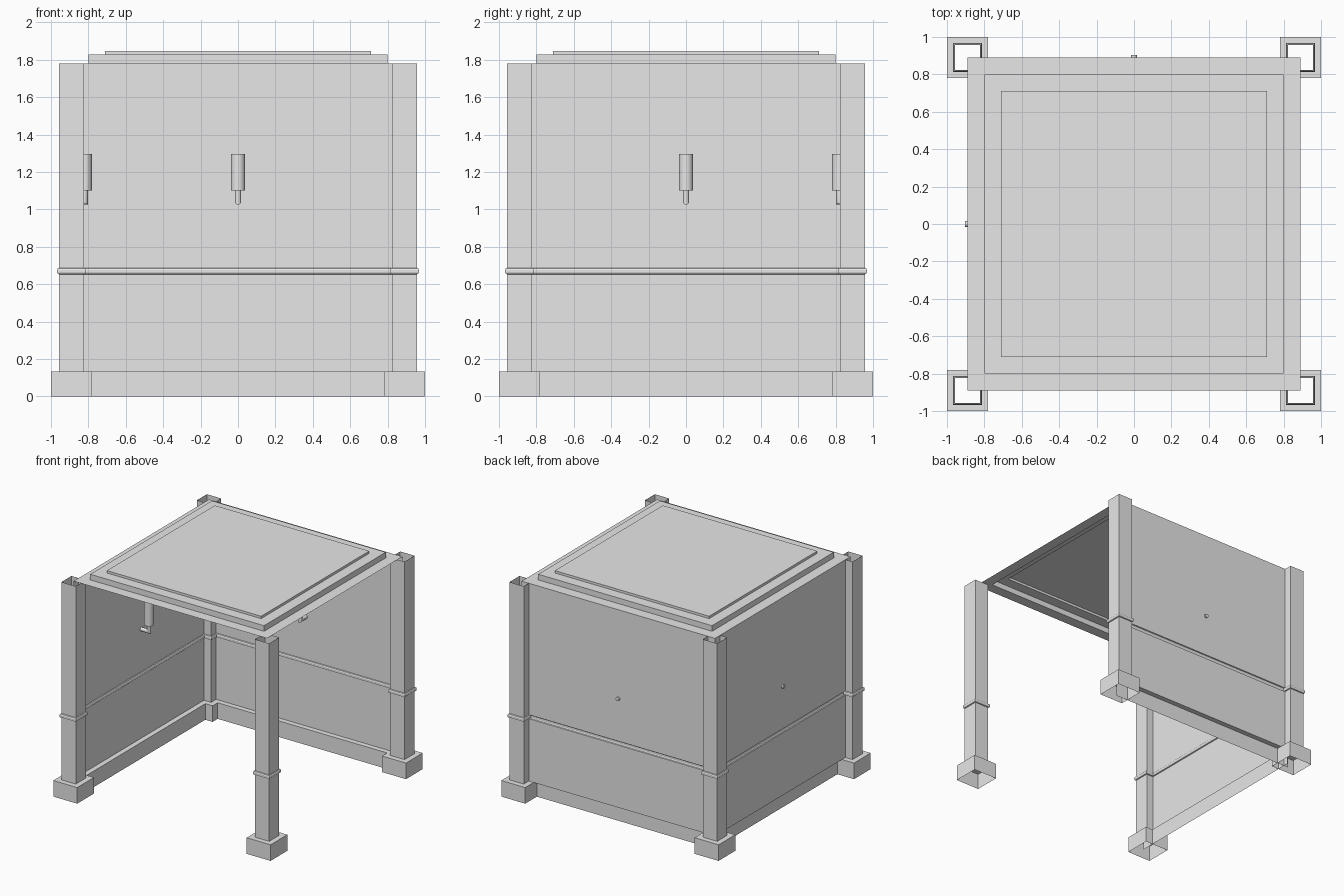
import bpy
import bmesh
from math import cos, sin, pi, radians
from mathutils import Matrix

cube = bpy.data.objects.get("Cube")
if cube:
    bpy.data.objects.remove(cube, do_unlink=True)

grey = bpy.data.materials.new("light grey")
grey.use_nodes = True
colour = (0.8, 0.8, 0.8, 1)
grey.diffuse_color = colour
grey.node_tree.nodes["Principled BSDF"].inputs["Base Color"].default_value = colour

HALF = 0.89      # distance from centre to wall sheets and column axes
TOP = 1.78
BEAD = [(0, 0.653), (0.007, 0.656), (0.011, 0.663),
        (0.011, 0.677), (0.007, 0.684), (0, 0.687)]


def loft(name, rings, closed=True, cap_start=False, cap_end=False,
         turn=0, smooth=False, flip=False):
    """Skin a sequence of equal point rings into one mesh object."""
    bm = bmesh.new()
    rows = [[bm.verts.new(p) for p in ring] for ring in rings]
    n = len(rows[0])
    for a, b in zip(rows, rows[1:]):
        for i in range(n if closed else n - 1):
            j = (i + 1) % n
            bm.faces.new((a[i], a[j], b[j], b[i]))
    if cap_start:
        bm.faces.new(rows[0][::-1])
    if cap_end:
        bm.faces.new(rows[-1])
    if flip:
        bmesh.ops.reverse_faces(bm, faces=bm.faces[:])
    bm.transform(Matrix.Rotation(radians(turn), 4, "Z"))
    mesh = bpy.data.meshes.new(name)
    bm.to_mesh(mesh)
    bm.free()
    mesh.materials.append(grey)
    obj = bpy.data.objects.new(name, mesh)
    bpy.context.collection.objects.link(obj)
    if smooth:
        bpy.ops.object.select_all(action="DESELECT")
        bpy.context.view_layer.objects.active = obj
        obj.select_set(True)
        bpy.ops.object.shade_smooth_by_angle(angle=radians(40))
    return obj


def square(h, z, cx=0, cy=0):
    return [(cx + sx * h, cy + sy * h, z)
            for sx, sy in ((-1, -1), (1, -1), (1, 1), (-1, 1))]


def circle(r, n=24):
    return [(r * cos(2 * pi * i / n), r * sin(2 * pi * i / n)) for i in range(n)]


# Hollow corner columns with plinth and bead
shaft = 0.066
profile = [(0.11, 0), (0.11, 0.134), (shaft, 0.134)]
profile += [(shaft + d, z) for d, z in BEAD] + [(shaft, TOP)]
for side, sx in (("right", -1), ("left", 1)):
    for end, sy in (("front", -1), ("back", 1)):
        loft(f"{end}_{side}_column",
             [square(h, z, sx * HALF, sy * HALF) for h, z in profile])

# Stepped sheet ceiling, recessed underneath
steps = [(HALF, TOP), (0.8, TOP), (0.8, 1.827), (0.71, 1.827), (0.71, 1.847)]
loft("stepped_ceiling", [square(h, z) for h, z in steps], cap_end=True)

# Wall sheets with skirting and bead on the inside
section = [(0.043, 0), (0.043, 0.134), (0, 0.134)] + BEAD + [(0, TOP)]
LAMP_Y, ROD_Z, ROD_R = 0.819, 1.041, 0.016
for side, turn in (("back", 0), ("right", 90)):
    loft(f"{side}_wall",
         [[(x, HALF - d, z) for x in (-HALF, HALF)] for d, z in section],
         closed=False, turn=turn)

    # Lamp cylinder
    loft(f"{side}_lamp",
         [[(u, LAMP_Y + v, z) for u, v in circle(0.038)] for z in (1.1, 1.297)],
         cap_start=True, cap_end=True, turn=turn, smooth=True)

    # Bent rod, mitred at the elbow and passing through the wall
    c = circle(ROD_R, 16)
    loft(f"{side}_lamp_bracket",
         [[(u, LAMP_Y + v, 1.1) for u, v in c],
          [(u, LAMP_Y + v, ROD_Z + v) for u, v in c],
          [(u, 0.903, ROD_Z + v) for u, v in c]],
         cap_end=True, turn=turn, smooth=True, flip=True)
